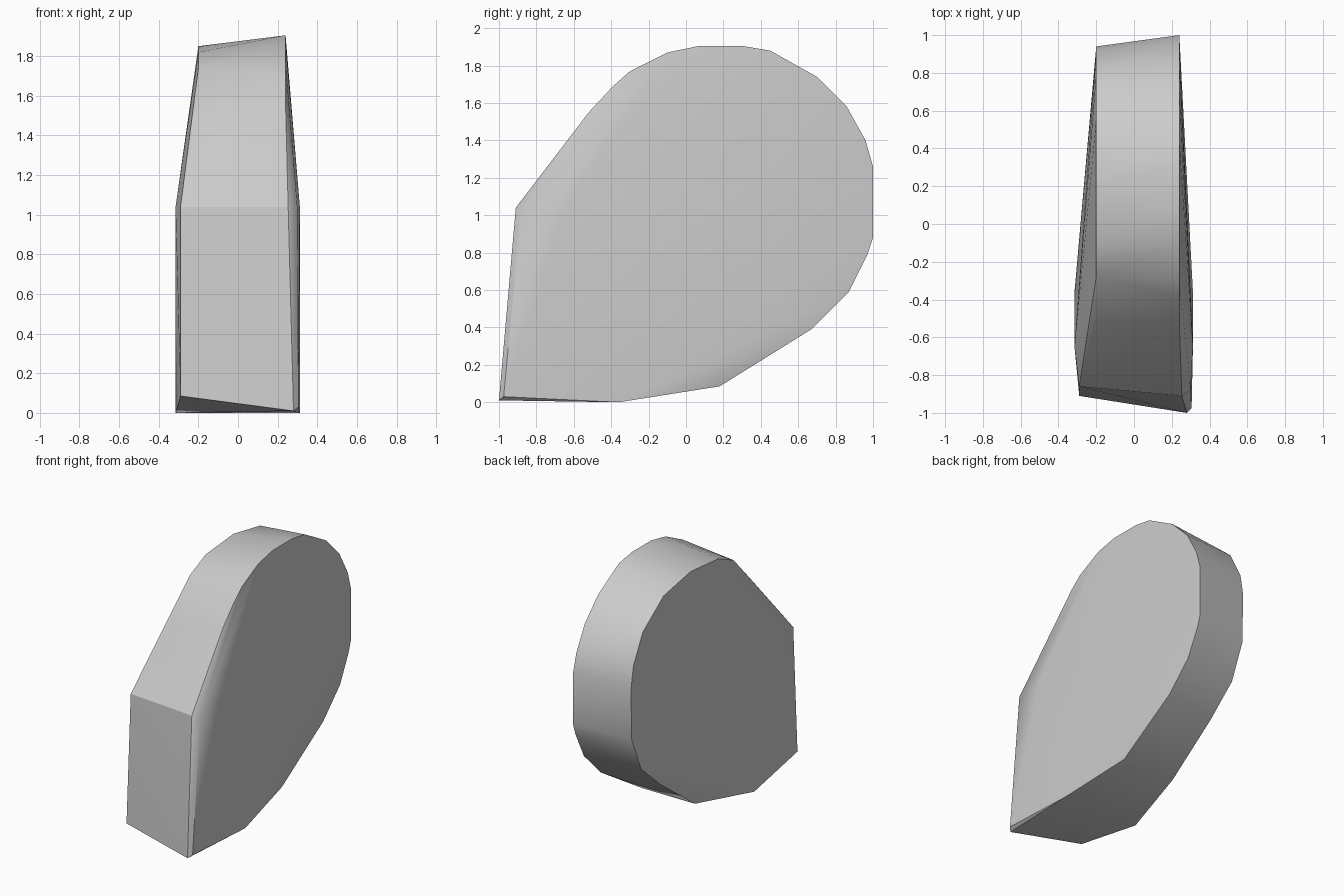
import bpy
import bmesh
import math

cube = bpy.data.objects.get("Cube")
if cube:
    bpy.data.objects.remove(cube, do_unlink=True)

# Single plain grey
grey = bpy.data.materials.new("plain_grey")
grey.use_nodes = True
colour = (0.6, 0.6, 0.6, 1.0)
grey.diffuse_color = colour
grey.node_tree.nodes["Principled BSDF"].inputs["Base Color"].default_value = colour

# Rounded rims of the two sides, as (y, z)
left_rim = [(0.18, 0.085), (0.67, 0.39), (0.87, 0.59), (0.97, 0.79), (1, 0.88),
            (1, 1.26), (0.96, 1.4), (0.86, 1.58), (0.7, 1.74), (0.45, 1.88),
            (0.3, 1.905), (0.07, 1.905), (-0.1, 1.87), (-0.3, 1.77),
            (-0.39, 1.69), (-0.52, 1.55)]
right_rim = [(0.18, 0.085), (0.59, 0.385), (0.82, 0.59), (0.93, 0.85), (0.94, 1.23),
             (0.91, 1.4), (0.8, 1.61), (0.55, 1.79), (0.23, 1.85), (-0.1, 1.82),
             (-0.28, 1.74), (-0.52, 1.48)]
points = [(0.24, y, z) for y, z in left_rim] + [(-0.2, y, z) for y, z in right_rim]

# Slight bulge low on both sides
for x in (-0.315, 0.312):
    points += [(x, -0.65, 1.04), (x, -0.36, 0)]

# Flat nose with a narrow chamfer on the left edge
points += [(-0.29, -0.86, 1.04), (-0.29, -0.91, 0.085),
           (0.253, -0.91, 1.04), (0.28, -1, 0.01),
           (0.3, -0.88, 1.03), (0.305, -0.975, 0.03)]

# Shell wrapped tightly round the rims and nose
bm = bmesh.new()
for p in points:
    bm.verts.new(p)
bmesh.ops.convex_hull(bm, input=bm.verts[:])
loose = [v for v in bm.verts if not v.link_faces]
bmesh.ops.delete(bm, geom=loose, context="VERTS")
bmesh.ops.dissolve_limit(bm, angle_limit=math.radians(0.5),
                         verts=bm.verts[:], edges=bm.edges[:])
bmesh.ops.recalc_face_normals(bm, faces=bm.faces[:])
mesh = bpy.data.meshes.new("rounded_wedge_body")
bm.to_mesh(mesh)
bm.free()
mesh.materials.append(grey)

body = bpy.data.objects.new("rounded_wedge_body", mesh)
bpy.context.collection.objects.link(body)
bpy.context.view_layer.objects.active = body
body.select_set(True)
bpy.ops.object.shade_smooth_by_angle(angle=math.radians(30))
